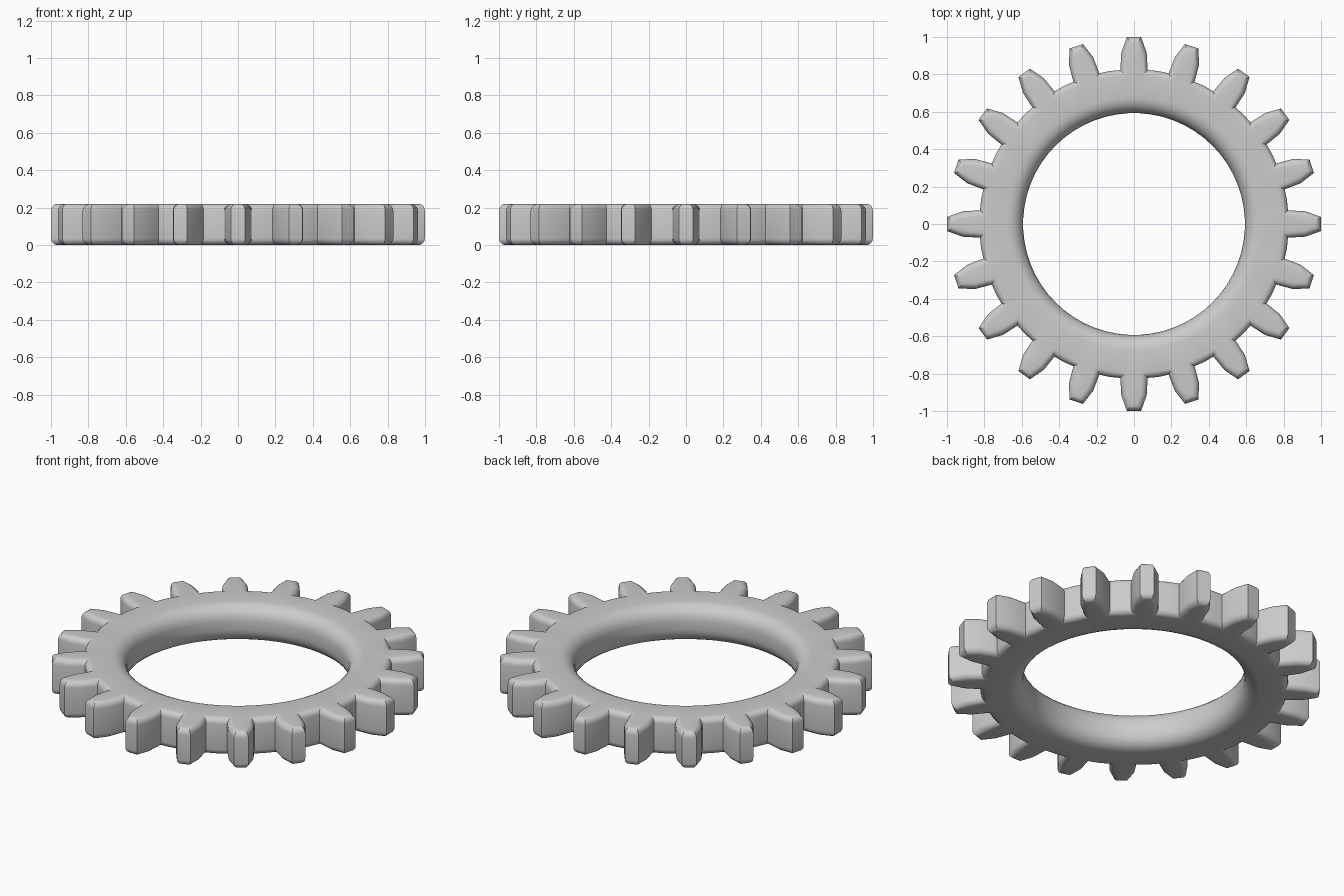
import bpy, bmesh
from math import sin, cos, pi, radians
from mathutils import Vector

if "Cube" in bpy.data.objects:
    bpy.data.objects.remove(bpy.data.objects["Cube"])

TEETH, H = 20, 0.22            # tooth count, thickness
HOLE_R, HOLE_B = 0.593, 0.085  # bore radius and its rounding
EDGE_B = 0.035                 # rounding of the outer rim
STEPS = 5

# One tooth (pointing along +x): radial distance, sideways offset, then valley middle
TOOTH = [(0.823, -0.073), (0.915, -0.068), (0.999, -0.038),
         (0.999, 0.038), (0.915, 0.068), (0.823, 0.073)]
N = len(TOOTH) + 1


def turned(x, y, a):
    return Vector((x * cos(a) - y * sin(a), x * sin(a) + y * cos(a)))


outline = []
for t in range(TEETH):
    a = 2 * pi * t / TEETH
    outline += [turned(x, y, a) for x, y in TOOTH]
    outline.append(turned(0.828, 0, a + pi / TEETH))


def inset(points, d):
    """Move a counter-clockwise outline inwards by d with mitred corners."""
    result = []
    for i, p in enumerate(points):
        e1 = (p - points[i - 1]).normalized()
        e2 = (points[(i + 1) % len(points)] - p).normalized()
        n1, n2 = Vector((-e1.y, e1.x)), Vector((-e2.y, e2.x))
        result.append(p + (n1 + n2) * d / (1 + n1.dot(n2)))
    return result


def rounding(b):
    """Inset and height pairs of a rounded edge, top to bottom."""
    arc = [(b * (1 - sin(k * pi / 2 / STEPS)), b * (1 - cos(k * pi / 2 / STEPS)))
           for k in range(STEPS + 1)]
    return [(d, H - z) for d, z in arc] + [(d, z) for d, z in reversed(arc)]


bm = bmesh.new()


def ring(points, z):
    return [bm.verts.new((p.x, p.y, z)) for p in points]


def loft(rings):
    for r, s in zip(rings, rings[1:]):
        for i in range(len(r)):
            j = (i + 1) % len(r)
            bm.faces.new((r[i], r[j], s[j], s[i]))


# Toothed rim and rounded bore
rim = [ring(inset(outline, d), z) for d, z in rounding(EDGE_B)]
angles = [radians(-3 + 6 * i) for i in range(TEETH * 3)]
bore = [ring([Vector((cos(a), sin(a))) * (HOLE_R + d) for a in angles], z)
        for d, z in rounding(HOLE_B)]
loft(rim)
loft(bore)

# Flat top and bottom: a tooth face and a band of quads for each pitch
for k in (0, -1):
    r, b = rim[k], bore[k]
    base = []
    for t in range(TEETH):
        tooth = r[t * N:t * N + N]
        bm.faces.new(tooth[:-1])
        base += [tooth[0], tooth[-2], tooth[-1]]
    loft([base, b])

bmesh.ops.recalc_face_normals(bm, faces=bm.faces[:])
mesh = bpy.data.meshes.new("gear_ring")
bm.to_mesh(mesh)
bm.free()
gear = bpy.data.objects.new("gear_ring", mesh)
bpy.context.collection.objects.link(gear)
bpy.context.view_layer.objects.active = gear
gear.select_set(True)
bpy.ops.object.shade_smooth_by_angle(angle=radians(30))
